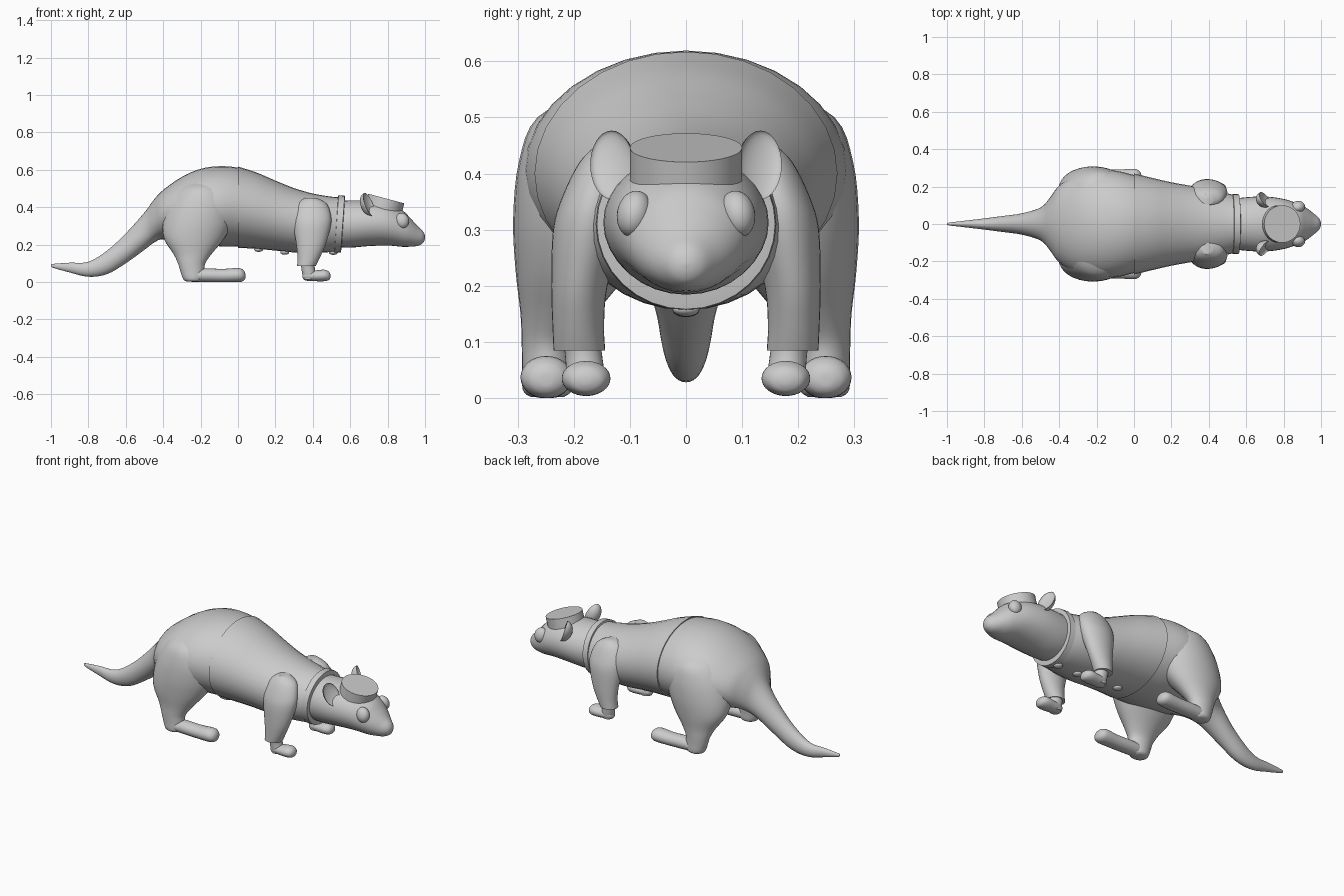
import bpy, bmesh, math
from mathutils import Matrix, Vector


def finish(name, bm, mirror=False, angle=40):
    for v in bm.verts:
        v.co.z = max(v.co.z, 0.0)
    bmesh.ops.recalc_face_normals(bm, faces=bm.faces)
    me = bpy.data.meshes.new(name)
    bm.to_mesh(me)
    bm.free()
    ob = bpy.data.objects.new(name, me)
    bpy.context.collection.objects.link(ob)
    bpy.ops.object.select_all(action='DESELECT')
    ob.select_set(True)
    bpy.context.view_layer.objects.active = ob
    bpy.ops.object.shade_smooth_by_angle(angle=math.radians(angle))
    if mirror:
        m = ob.modifiers.new("mirror", 'MIRROR')
        m.use_axis = (False, True, False)
        m.use_mirror_merge = False
    return ob


def smooth_rings(rings, steps):
    # Catmull-Rom interpolation between the given cross-sections
    out = []
    for i in range(len(rings) - 1):
        p = [rings[max(0, min(len(rings) - 1, i + k))] for k in (-1, 0, 1, 2)]
        for s in range(steps):
            t = s / steps
            out.append([0.5 * (2 * b + (c - a) * t + (2 * a - 5 * b + 4 * c - d) * t ** 2
                               + (3 * b - a - 3 * c + d) * t ** 3)
                        for a, b, c, d in zip(*p)])
    return out + [rings[-1]]


def loft(name, rings, axis='x', steps=4, sides=32, mirror=False, shear=0.0):
    # ring = position on axis, centre 1, centre 2, radius 1, radius 2
    bm = bmesh.new()
    loops = []
    for pos, c1, c2, r1, r2 in smooth_rings(rings, steps):
        loop = []
        for k in range(sides):
            a = 2 * math.pi * k / sides
            u = c1 + max(r1, 0.001) * math.cos(a)
            w = c2 + max(r2, 0.001) * math.sin(a)
            loop.append(bm.verts.new((pos + shear * (w - c2), u, w) if axis == 'x' else (u, w, pos)))
        loops.append(loop)
    for A, B in zip(loops, loops[1:]):
        for k in range(sides):
            n = (k + 1) % sides
            bm.faces.new((A[k], A[n], B[n], B[k]))
    bm.faces.new(loops[0])
    bm.faces.new(loops[-1])
    return finish(name, bm, mirror)


def ellipsoid(name, loc, radii, rot=(0, 0, 0), mirror=False, cup=False):
    bm = bmesh.new()
    bmesh.ops.create_uvsphere(bm, u_segments=24, v_segments=16, radius=1)
    if cup:
        for v in bm.verts:
            if v.co.x > 0:
                v.co.x *= -0.35
    R = (Matrix.Rotation(rot[2], 4, 'Z') @ Matrix.Rotation(rot[1], 4, 'Y')
         @ Matrix.Rotation(rot[0], 4, 'X'))
    bm.transform(Matrix.Translation(loc) @ R @ Matrix.Diagonal((*radii, 1)))
    return finish(name, bm, mirror, 60)


# Rump and tail
loft("body_and_tail", [
    (-1.0, 0, .088, .003, .004), (-.985, 0, .086, .008, .011), (-.9, 0, .077, .018, .026),
    (-.8, 0, .068, .03, .04), (-.7, 0, .105, .043, .063), (-.6, 0, .18, .057, .08),
    (-.5, 0, .272, .088, .1), (-.45, 0, .325, .14, .115), (-.4, 0, .36, .205, .132),
    (-.3, 0, .385, .268, .177), (-.2, 0, .402, .287, .203), (-.1, 0, .405, .285, .214),
    (0, 0, .4, .262, .211), (.1, 0, .38, .235, .198)])

# Jacket covering the chest, with buttons along the belly
coat = [(0, 0, .4, .27, .217), (.1, 0, .381, .246, .204), (.2, 0, .355, .223, .187),
        (.3, 0, .33, .205, .172), (.4, 0, .315, .189, .158), (.5, 0, .308, .164, .148),
        (.55, 0, .31, .15, .143)]
loft("jacket", coat)
for x, z in ((.11, .174), (.25, .159), (.38, .157), (.51, .158)):
    ellipsoid("button", (x, 0, z), (.024, .024, .013))

# Collar band around the neck
loft("collar", [(.525, 0, .31, .15, .146), (.527, 0, .31, .161, .154),
                (.56, 0, .31, .159, .152), (.562, 0, .31, .14, .135)],
     steps=1, shear=.07)

# Head and snout
loft("head", [
    (.5, 0, .31, .13, .122), (.6, 0, .31, .143, .126), (.7, 0, .313, .147, .121),
    (.8, 0, .308, .134, .113), (.88, 0, .285, .108, .097), (.92, 0, .266, .087, .077),
    (.96, 0, .246, .057, .053), (.985, 0, .24, .036, .035), (.996, 0, .239, .019, .019),
    (1.0, 0, .239, .003, .003)])
ellipsoid("eye", (.877, .092, .328), (.037, .031, .042), (.2, -.25, 0), mirror=True)
ellipsoid("ear", (.70, .132, .415), (.045, .043, .066), (-.3, -.3, .5), mirror=True, cup=True)

# Flat round cap tilted towards the snout
bm = bmesh.new()
bmesh.ops.create_cone(bm, cap_ends=True, segments=48, radius1=.1, radius2=.1, depth=.06)
bm.transform(Matrix.Translation((.785, 0, .417)) @ Matrix.Rotation(.26, 4, 'Y'))
finish("cap", bm)

# Hind legs and feet
loft("hind_leg", [
    (.002, -.24, .247, .035, .03), (.015, -.24, .247, .053, .044), (.06, -.245, .246, .064, .046),
    (.1, -.248, .243, .073, .05), (.15, -.243, .228, .102, .067), (.23, -.235, .2, .16, .104),
    (.32, -.215, .17, .188, .138), (.42, -.195, .15, .18, .148), (.5, -.19, .13, .13, .135),
    (.55, -.19, .11, .06, .06)], axis='z', mirror=True)
loft("hind_foot", [
    (-.29, .247, .03, .012, .012), (-.27, .247, .033, .035, .03), (-.18, .247, .036, .042, .036),
    (-.08, .248, .034, .043, .036), (0, .249, .037, .046, .038), (.027, .249, .035, .036, .03),
    (.038, .249, .033, .018, .016), (.04, .249, .033, .002, .002)], mirror=True)

# Sleeves, wrists and front paws
loft("sleeve", [
    (.085, .366, .19, .05, .046), (.13, .378, .192, .06, .046), (.2, .39, .19, .078, .05),
    (.3, .396, .175, .1, .062), (.36, .396, .163, .1, .057), (.42, .395, .14, .078, .05),
    (.45, .39, .13, .03, .03)], axis='z', mirror=True)
loft("wrist", [
    (.012, .38, .178, .03, .03), (.04, .38, .179, .036, .034), (.08, .374, .183, .036, .033),
    (.13, .375, .19, .04, .035)], axis='z', mirror=True)
loft("front_paw", [
    (.345, .178, .03, .008, .008), (.36, .178, .032, .03, .024), (.42, .178, .033, .04, .029),
    (.46, .178, .035, .043, .031), (.484, .178, .033, .032, .024),
    (.493, .178, .032, .015, .012), (.495, .178, .032, .002, .002)], mirror=True)
